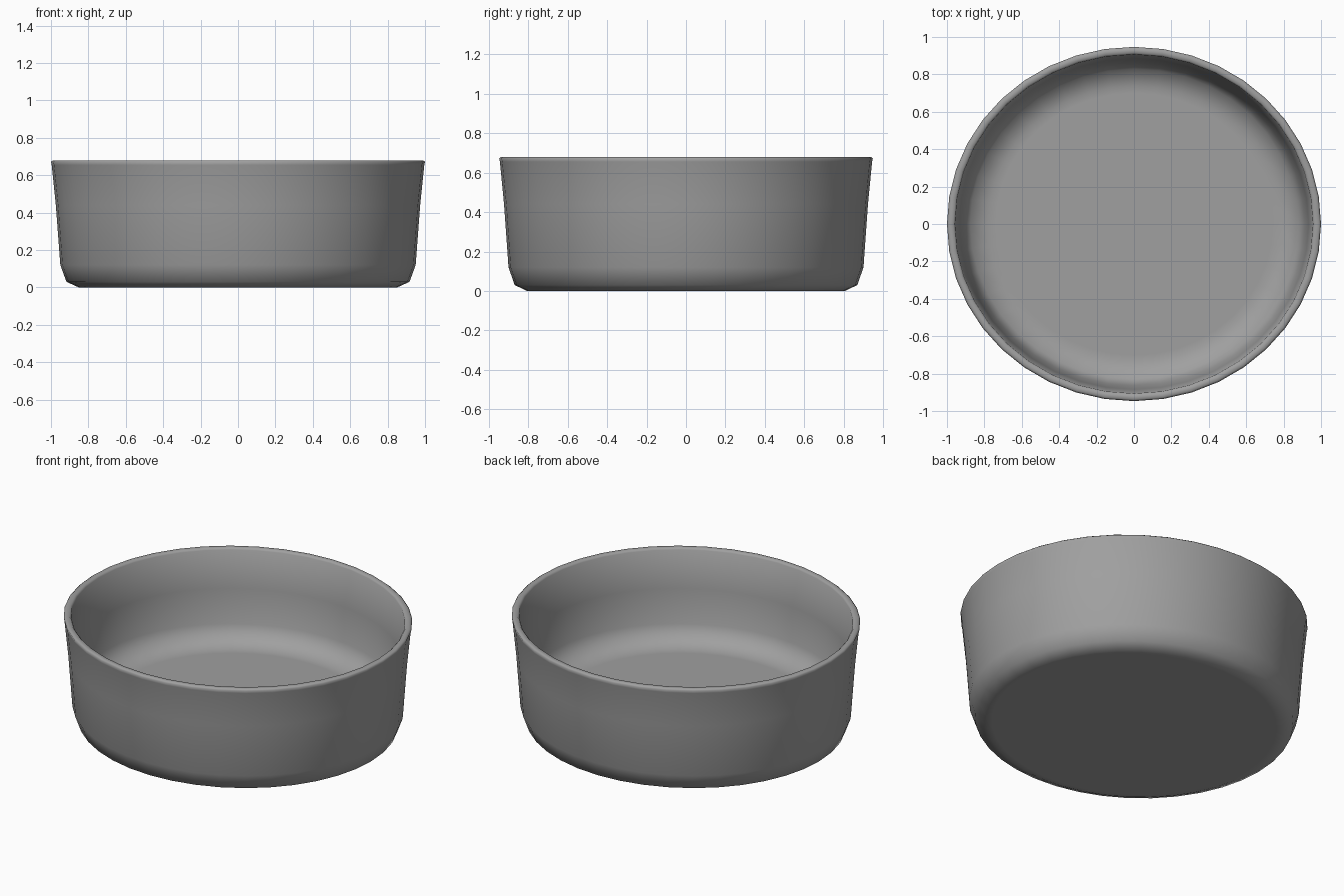
import bpy, bmesh, math

cube = bpy.data.objects.get("Cube")
if cube:
    bpy.data.objects.remove(cube, do_unlink=True)

SIDES = 40
DEPTH_RATIO = 0.947   # the bowl is slightly oval

# Material
grey = bpy.data.materials.new("plain grey")
grey.use_nodes = True
colour = (0.35, 0.35, 0.35, 1)
grey.diffuse_color = colour
grey.node_tree.nodes["Principled BSDF"].inputs["Base Color"].default_value = colour

# Bowl profile as (radius, height): base, outer wall, rounded rim, inner wall, floor
profile = [(0.82, 0), (0.85, 0), (0.917, 0.03), (0.95, 0.12), (0.974, 0.44),
           (0.996, 0.655), (1.0, 0.672), (0.99, 0.68), (0.966, 0.68),
           (0.957, 0.67), (0.934, 0.44), (0.912, 0.23), (0.875, 0.155),
           (0.78, 0.125), (0.74, 0.125)]

bm = bmesh.new()
rings = []
for radius, height in profile:
    ring = []
    for i in range(SIDES):
        a = math.tau * i / SIDES
        ring.append(bm.verts.new((radius * math.cos(a),
                                  radius * DEPTH_RATIO * math.sin(a), height)))
    rings.append(ring)
for low, high in zip(rings, rings[1:]):
    for i in range(SIDES):
        j = (i + 1) % SIDES
        bm.faces.new((low[i], low[j], high[j], high[i]))
bm.faces.new(rings[0][::-1])
bm.faces.new(rings[-1])
bmesh.ops.recalc_face_normals(bm, faces=bm.faces)

# Smooth all round, including the rim
for face in bm.faces:
    face.smooth = True

mesh = bpy.data.meshes.new("bowl")
bm.to_mesh(mesh)
bm.free()
mesh.materials.append(grey)
bowl = bpy.data.objects.new("bowl", mesh)
bpy.context.collection.objects.link(bowl)
